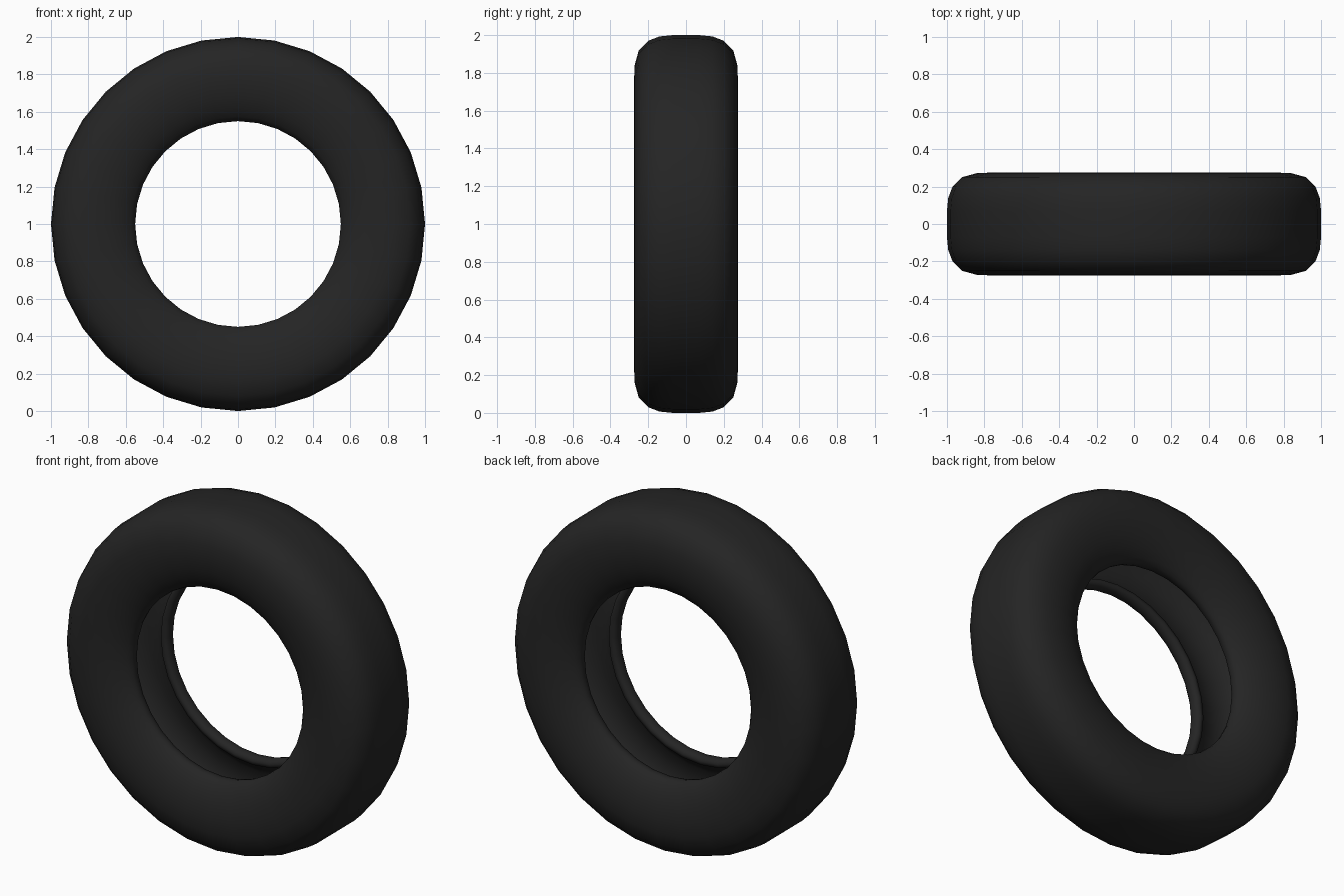
import bpy, bmesh
from math import tau, radians
from mathutils import Vector

cube = bpy.data.objects.get("Cube")
if cube:
    bpy.data.objects.remove(cube, do_unlink=True)

SEGMENTS = 32

# Rubber material
rubber = bpy.data.materials.new("black_rubber")
rubber.use_nodes = True
colour = (0.018, 0.018, 0.018, 1)
rubber.diffuse_color = colour
rubber.node_tree.nodes["Principled BSDF"].inputs["Base Color"].default_value = colour

# Half cross-sections as (radius, half width): tread, sidewall, rounded bead
outer_half = [(1.0, 0.07), (0.993, 0.14), (0.97, 0.2), (0.92, 0.25),
              (0.84, 0.272), (0.76, 0.275), (0.68, 0.262), (0.62, 0.24),
              (0.575, 0.212), (0.555, 0.19), (0.55, 0.17)]
# Inside of the bead, then the hollow up to the crown
inner_half = [(0.555, 0.145), (0.572, 0.13), (0.595, 0.135), (0.605, 0.165),
              (0.67, 0.21), (0.76, 0.23), (0.85, 0.22), (0.92, 0.17),
              (0.945, 0.07)]

half = outer_half + inner_half
section = half + [(r, -y) for r, y in reversed(half)]

# Revolve the closed section about the axle
bm = bmesh.new()
verts = [bm.verts.new((0, y, 1 + r)) for r, y in section]
edges = [bm.edges.new((verts[i - 1], verts[i])) for i in range(len(verts))]
bmesh.ops.spin(bm, geom=verts + edges, cent=Vector((0, 0, 1)), axis=Vector((0, 1, 0)),
               angle=tau, steps=SEGMENTS, use_merge=False)
bmesh.ops.remove_doubles(bm, verts=bm.verts, dist=0.0005)
bmesh.ops.recalc_face_normals(bm, faces=bm.faces)
mesh = bpy.data.meshes.new("tyre")
bm.to_mesh(mesh)
bm.free()
mesh.materials.append(rubber)

tyre = bpy.data.objects.new("tyre", mesh)
bpy.context.collection.objects.link(tyre)
bpy.ops.object.select_all(action='DESELECT')
tyre.select_set(True)
bpy.context.view_layer.objects.active = tyre
bpy.ops.object.shade_smooth_by_angle(angle=radians(60))
